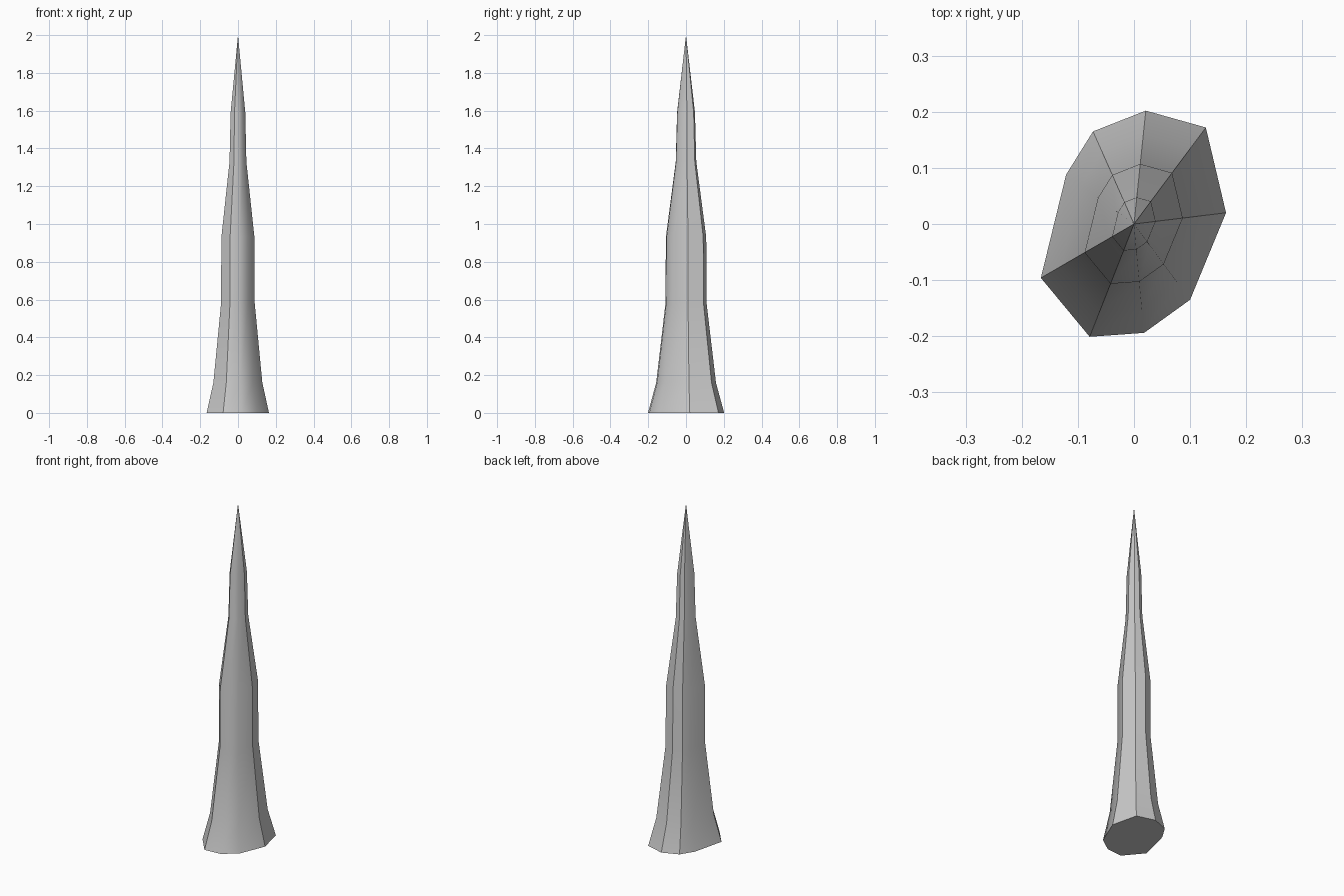
import bpy, bmesh, math

if "Cube" in bpy.data.objects:
    bpy.data.objects.remove(bpy.data.objects["Cube"])

# Irregular nine-sided footprint of the spike
outline = [(0.021, 0.202), (-0.073, 0.165), (-0.121, 0.088),
           (-0.166, -0.096), (-0.079, -0.201), (0.018, -0.194),
           (0.100, -0.135), (0.164, 0.020), (0.128, 0.172)]

# Height and scale of each ring, from base to below the tip
rings = [(0.0, 1.0), (0.16, 0.785), (0.58, 0.54),
         (0.93, 0.53), (1.33, 0.27), (1.59, 0.235)]

bm = bmesh.new()
layers = [[bm.verts.new((x * s, y * s, z)) for x, y in outline]
          for z, s in rings]
tip = bm.verts.new((0, 0, 2.0))
n = len(outline)

# Base cap, tapering sides and pointed tip
bm.faces.new(layers[0])
for low, high in zip(layers, layers[1:]):
    for i in range(n):
        j = (i + 1) % n
        bm.faces.new((low[i], low[j], high[j], high[i]))
for i in range(n):
    bm.faces.new((layers[-1][i], layers[-1][(i + 1) % n], tip))
bmesh.ops.recalc_face_normals(bm, faces=bm.faces)

mesh = bpy.data.meshes.new("stone_spike")
bm.to_mesh(mesh)
bm.free()
spike = bpy.data.objects.new("stone_spike", mesh)
bpy.context.collection.objects.link(spike)

# Soft shading with the strong corners kept crisp
bpy.context.view_layer.objects.active = spike
spike.select_set(True)
bpy.ops.object.shade_smooth_by_angle(angle=math.radians(33))
